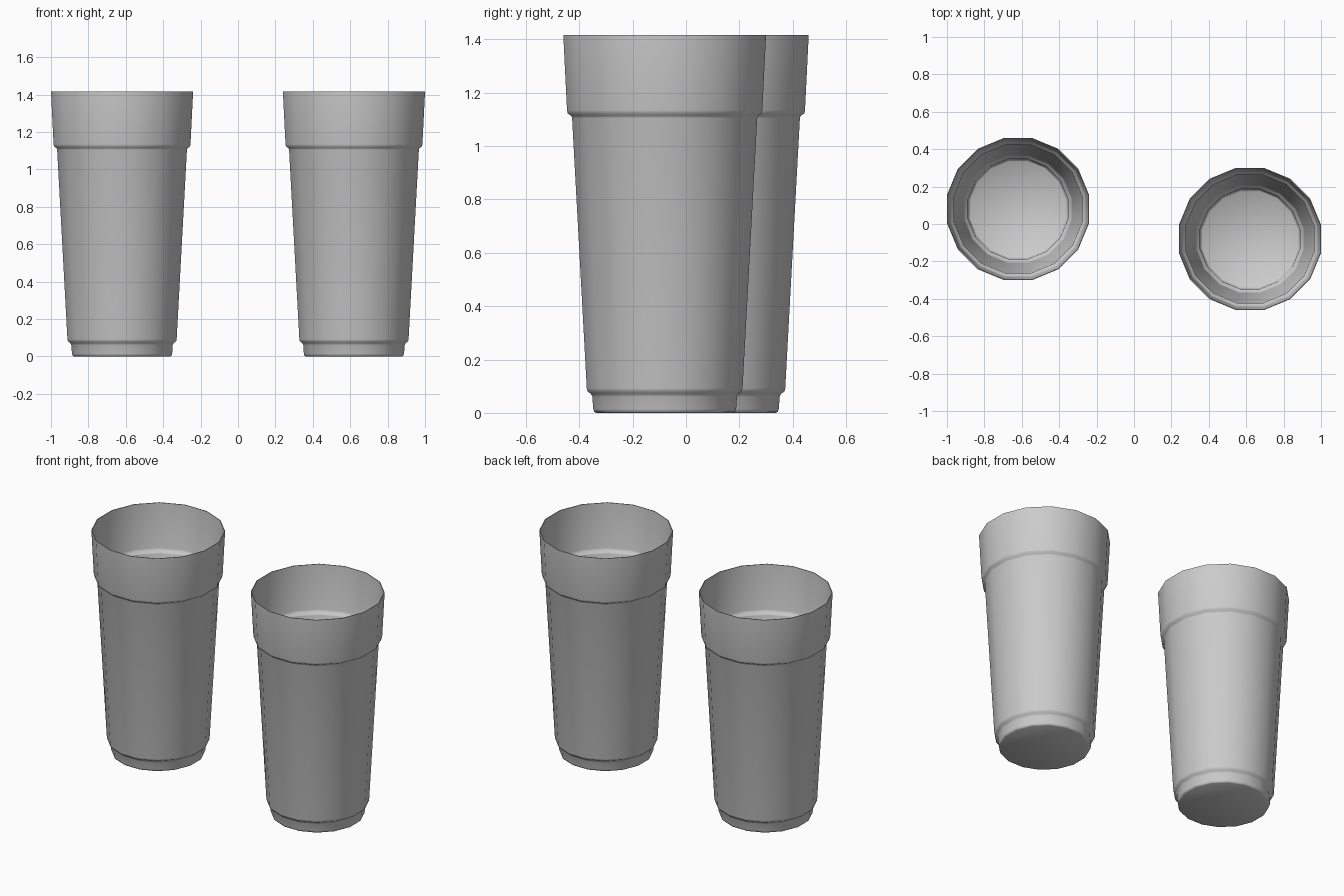
import bpy, bmesh, math

if "Cube" in bpy.data.objects:
    bpy.data.objects.remove(bpy.data.objects["Cube"])

SIDES = 16
WALL = 0.004
K = 1 / math.cos(math.pi / SIDES)  # flat-to-centre distance -> corner radius

# Outer wall from base to rim: (distance to flat, height)
OUTER = [(0.257, 0.0), (0.264, 0.004), (0.268, 0.015), (0.271, 0.06), (0.277, 0.072),
         (0.289, 0.08), (0.292, 0.092), (0.347, 1.105), (0.350, 1.113),
         (0.363, 1.122), (0.366, 1.134), (0.38, 1.416)]
# Inner wall follows the outer one, from rim down to the floor
INNER = [(r - WALL, max(z, WALL) if z < 1.4 else z) for r, z in reversed(OUTER)][:-1]
INNER[-1] = (0.254, 0.006)


def make_cup(name, x, y):
    bm = bmesh.new()
    rings = []
    for r, z in OUTER + INNER:
        ring = []
        for i in range(SIDES):
            a = (i + 0.5) * 2 * math.pi / SIDES
            ring.append(bm.verts.new((r * K * math.cos(a), r * K * math.sin(a), z)))
        rings.append(ring)
    for lo, hi in zip(rings, rings[1:]):
        for i in range(SIDES):
            j = (i + 1) % SIDES
            bm.faces.new((lo[i], lo[j], hi[j], hi[i]))
    # Underside and inside floor
    bm.faces.new(rings[0][::-1])
    bm.faces.new(rings[-1])
    bmesh.ops.recalc_face_normals(bm, faces=bm.faces)
    mesh = bpy.data.meshes.new(name)
    bm.to_mesh(mesh)
    bm.free()
    cup = bpy.data.objects.new(name, mesh)
    cup.location = (x, y, 0)
    bpy.context.collection.objects.link(cup)
    bpy.ops.object.select_all(action='DESELECT')
    cup.select_set(True)
    bpy.context.view_layer.objects.active = cup
    bpy.ops.object.shade_smooth_by_angle(angle=math.radians(50))


# Two identical tumblers, staggered in depth
make_cup("left_cup", -0.62, 0.08)
make_cup("right_cup", 0.62, -0.08)
